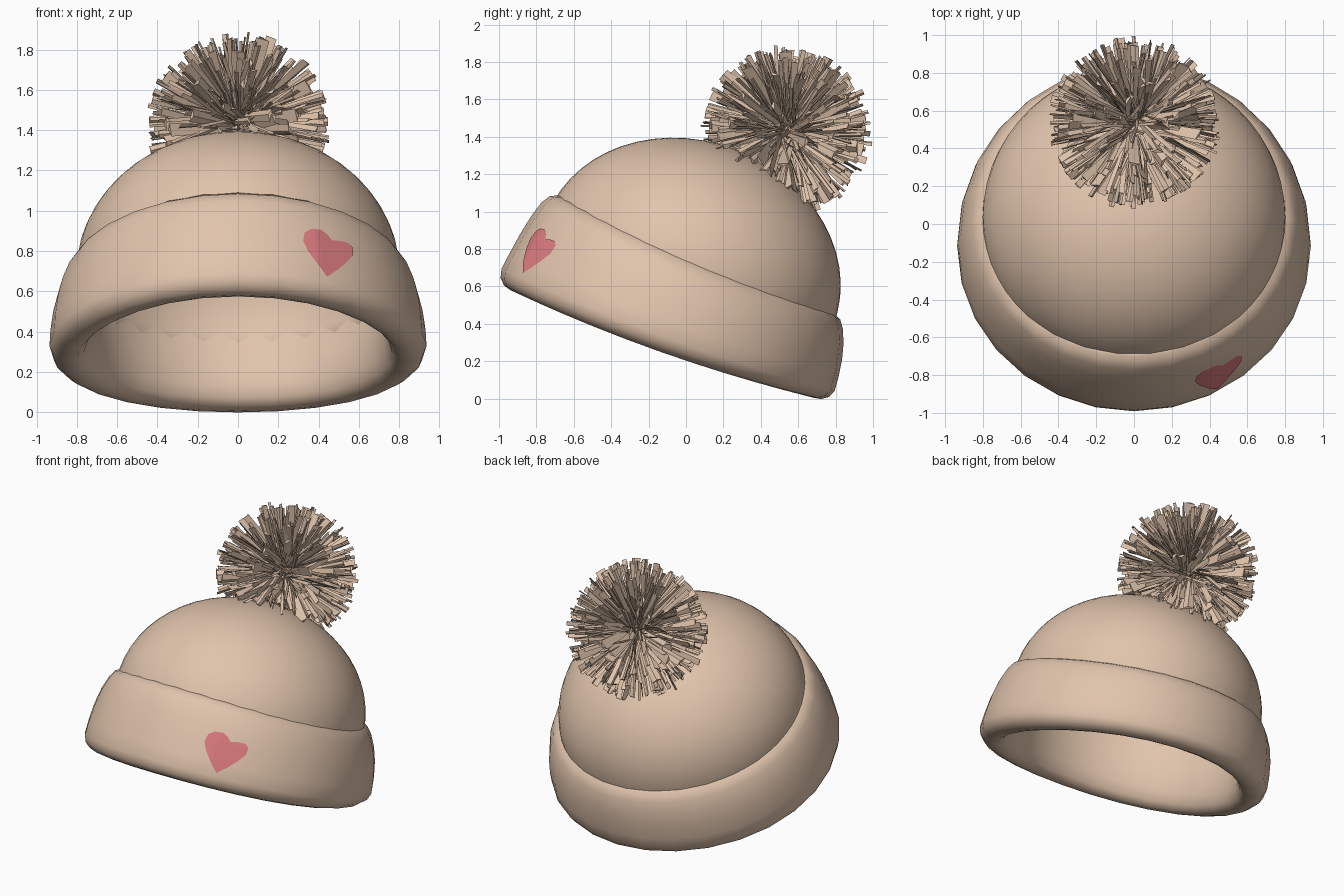
import bpy, bmesh, math, random
from mathutils import Vector
from mathutils.bvhtree import BVHTree

if "Cube" in bpy.data.objects:
    bpy.data.objects.remove(bpy.data.objects["Cube"])

random.seed(7)
TILT = math.radians(21)
S, C = math.sin(TILT), math.cos(TILT)
AXIS = -0.225          # hat axis position in the tilted frame
XS = 0.98              # hat is slightly narrower sideways


def material(name, rgb):
    m = bpy.data.materials.new(name)
    m.diffuse_color = (*rgb, 1)
    m.use_nodes = True
    m.node_tree.nodes["Principled BSDF"].inputs["Base Color"].default_value = m.diffuse_color
    return m


WOOL = material("beige wool", (0.75, 0.555, 0.415))
PINK = material("heart pink", (0.72, 0.20, 0.215))


def to_world(x, p, q):
    """Tilted hat frame (p back, q up the hat) to world."""
    return Vector((x, p * C + q * S, -p * S + q * C))


def finish(bm, name, mat, smooth=True):
    me = bpy.data.meshes.new(name)
    bm.to_mesh(me)
    bm.free()
    ob = bpy.data.objects.new(name, me)
    bpy.context.collection.objects.link(ob)
    me.materials.append(mat)
    for f in me.polygons:
        f.use_smooth = smooth
    return ob


def revolve(profile, segs, closed, shift=None):
    """Spin (r, q) points round the tilted axis; r = 0 makes a pole."""
    bm = bmesh.new()
    rings = []
    for r, q in profile:
        ring = []
        for i in range(1 if r == 0 else segs):
            a = 2 * math.pi * i / segs - math.pi / 2
            s = math.sin(a)
            dr, dq = shift(s, r, q) if shift else (0, 0)
            ring.append(bm.verts.new(to_world(XS * (r + dr) * math.cos(a),
                                              AXIS + (r + dr) * s, q + dq)))
        rings.append(ring)
    pairs = list(zip(rings, rings[1:]))
    if closed:
        pairs.append((rings[-1], rings[0]))
    for a, b in pairs:
        for i in range(segs):
            j = (i + 1) % segs
            quad = [a[i % len(a)], a[j % len(a)], b[j % len(b)], b[i % len(b)]]
            bm.faces.new(list(dict.fromkeys(quad)))
    bmesh.ops.recalc_face_normals(bm, faces=bm.faces)
    return bm


# crown: outer dome and inner lining
def dome(r, base, height, n=14):
    return [(0 if k == 0 else r * math.sin(k / n * math.pi / 2),
             base + height * math.cos(k / n * math.pi / 2)) for k in range(n + 1)]


outer = dome(0.82, 0.65, 0.69)
inner = dome(0.785, 0.63, 0.685)
bm = revolve(outer + [(0.81, 0.5), (0.785, 0.5)] + inner[::-1], 56, False)
finish(bm, "crown", WOOL)


# folded brim: closed rounded band, lower at the sides and fuller at the back
def brim_shift(s, r, q):
    t = min(1, max(0, (q - 0.2) / 0.5))
    dq = (1 - t) * (-0.02 + 0.0225 * s + 0.0425 * s * s) - t * (0.03 * s + 0.045 * (1 - s * s))
    full = 4 * t * (1 - t) if r > 0.86 else 0
    return full * (0.012 * max(0, s) + 0.018 * (1 - s * s)), dq


brim_profile = [(0.79, 0.66), (0.795, 0.75), (0.818, 0.732), (0.842, 0.722), (0.872, 0.675),
                (0.898, 0.59), (0.918, 0.49), (0.934, 0.38), (0.945, 0.29), (0.932, 0.245),
                (0.90, 0.215), (0.86, 0.205), (0.815, 0.215), (0.782, 0.25), (0.762, 0.32),
                (0.757, 0.42), (0.767, 0.52), (0.785, 0.60)]
bm = revolve(brim_profile, 28, True, brim_shift)
tree = BVHTree.FromBMesh(bm)
finish(bm, "brim", WOOL)

# heart: thin patch projected onto the front of the brim
outline = [(.44, .67), (.485, .70), (.53, .735), (.567, .775), (.566, .815), (.545, .838),
           (.505, .848), (.465, .85), (.445, .875), (.412, .903), (.365, .908), (.33, .89),
           (.322, .85), (.345, .80), (.39, .74)]
pts = []
for (x0, z0), (x1, z1) in zip(outline, outline[1:] + outline[:1]):
    pts += [(x0 + (x1 - x0) * k / 3, z0 + (z1 - z0) * k / 3) for k in range(3)]
CX, CZ = 0.44, 0.80


def on_brim(bm, x, z):
    loc, nor, _, _ = tree.ray_cast(Vector((x, -3, z)), Vector((0, 1, 0)))
    return bm.verts.new(loc + nor * 0.005)


bm = bmesh.new()
mid = on_brim(bm, CX, CZ)
prev = None
for k in range(1, 6):
    ring = [on_brim(bm, CX + (x - CX) * k / 5, CZ + (z - CZ) * k / 5) for x, z in pts]
    for i in range(len(ring)):
        j = (i + 1) % len(ring)
        if prev:
            bm.faces.new((prev[i], ring[i], ring[j], prev[j]))
        else:
            bm.faces.new((mid, ring[i], ring[j]))
    prev = ring
finish(bm, "heart_patch", PINK)

# pompom: folded yarn strands bursting from one centre
CENTER = Vector((0.005, 0.535, 1.43))


def inside_crown(v):
    p, q = v.y * C - v.z * S, v.y * S + v.z * C
    return (v.x / 0.80) ** 2 + ((p - AXIS) / 0.82) ** 2 + ((q - 0.65) / 0.69) ** 2 < 1


bm = bmesh.new()
COUNT = 560
for n in range(COUNT):
    # even directions with a little scatter
    z = 1 - 2 * (n + 0.5) / COUNT
    a = n * 2.399963
    h = math.sqrt(1 - z * z)
    d = Vector((h * math.cos(a), h * math.sin(a), z))
    d = (d + Vector([random.uniform(-0.1, 0.1) for _ in range(3)])).normalized()
    length = random.uniform(0.41, 0.465)
    while inside_crown(CENTER + d * length) and length > 0.1:
        length -= 0.02
    side = d.orthogonal().normalized()
    up = d.cross(side)
    t = random.uniform(0, 2 * math.pi)
    u = side * math.cos(t) + up * math.sin(t)
    v = d.cross(u)
    w = random.choice((0.010, 0.012, 0.015, 0.018, 0.022, 0.034))
    jitter = Vector([random.uniform(-0.04, 0.04) for _ in range(3)])
    ends = []
    for c, k in ((CENTER + jitter + d * 0.03, 0.6), (CENTER + d * length, 1)):
        ends.append([bm.verts.new(c + u * w * k), bm.verts.new(c + v * w * k * 0.5),
                     bm.verts.new(c - u * w * k)])
    b, e = ends
    for i in range(3):
        j = (i + 1) % 3
        bm.faces.new((b[i], b[j], e[j], e[i]))
    bm.faces.new(e)
    bm.faces.new(b[::-1])
bmesh.ops.recalc_face_normals(bm, faces=bm.faces)
finish(bm, "pompom", WOOL, smooth=False)
